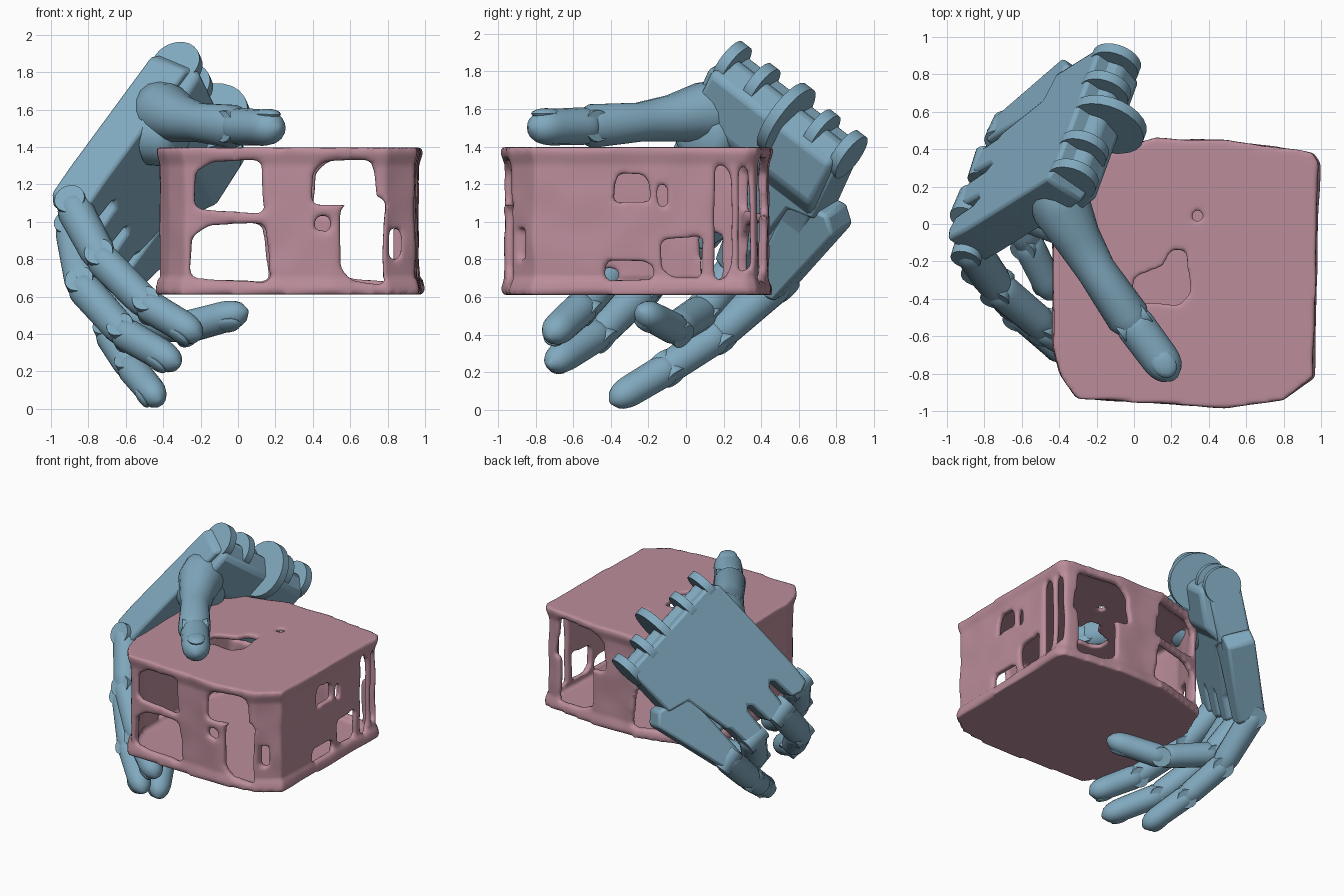
import bpy, bmesh, math
from math import sin, cos, tau
from mathutils import Vector as V, Matrix, noise

if "Cube" in bpy.data.objects:
    bpy.data.objects.remove(bpy.data.objects["Cube"])

def material(name, col):
    m = bpy.data.materials.new(name)
    m.diffuse_color = (*col, 1)
    m.use_nodes = True
    m.node_tree.nodes["Principled BSDF"].inputs["Base Color"].default_value = m.diffuse_color
    return m

BLUE = material("hand_blue", (0.22, 0.40, 0.52))
PINK = material("box_pink", (0.50, 0.27, 0.33))

def make(name, bm, mat, angle=40, bevel=0):
    bmesh.ops.recalc_face_normals(bm, faces=bm.faces)
    me = bpy.data.meshes.new(name)
    bm.to_mesh(me)
    bm.free()
    ob = bpy.data.objects.new(name, me)
    bpy.context.collection.objects.link(ob)
    me.materials.append(mat)
    if bevel:
        b = ob.modifiers.new("bevel", 'BEVEL')
        b.width, b.segments, b.limit_method = bevel, 2, 'ANGLE'
    bpy.ops.object.select_all(action='DESELECT')
    ob.select_set(True)
    bpy.context.view_layer.objects.active = ob
    bpy.ops.object.shade_smooth_by_angle(angle=math.radians(angle))
    return ob

def prism(bm, pts, place, a, b):
    """Extrude a 2D outline between depths a and b; place maps to 3D."""
    lo = [bm.verts.new(place(p, q, a)) for p, q in pts]
    hi = [bm.verts.new(place(p, q, b)) for p, q in pts]
    bm.faces.new(lo)
    bm.faces.new(hi)
    for i in range(len(pts)):
        j = (i + 1) % len(pts)
        bm.faces.new((lo[i], lo[j], hi[j], hi[i]))

def tube(bm, centres, radii, side, n=16, flat=1.0):
    """Loft closed rings along a list of centres."""
    rings = []
    for i, c in enumerate(centres):
        d = (centres[min(i + 1, len(centres) - 1)] - centres[max(i - 1, 0)]).normalized()
        s = (side - d * side.dot(d)).normalized()
        o = s.cross(d)
        rings.append([bm.verts.new(c + radii[i] * (s * cos(t) + o * sin(t) * flat))
                      for t in (tau * k / n for k in range(n))])
    bm.faces.new(rings[0])
    bm.faces.new(rings[-1])
    for r, q in zip(rings, rings[1:]):
        for k in range(n):
            bm.faces.new((r[k], r[(k + 1) % n], q[(k + 1) % n], q[k]))

# ---------------------------------------------------------------- box shell
AXES = {'x': lambda p, q, d: V((d, p, q)), 'y': lambda p, q, d: V((p, d, q)),
        'z': lambda p, q, d: V((p, q, d))}
outline = [(-.43, .08), (-.43, -.66), (-.385, -.81), (-.30, -.935), (.50, -.985), (.80, -.94), (.96, -.82),
           (.985, .33), (.95, .385), (.50, .445), (.12, .46), (-.32, .34)]
inner = [(.28 + (x - .28) * .935, -.26 + (y + .26) * .935) for x, y in outline]
bm = bmesh.new()
prism(bm, outline, AXES['z'], .612, 1.397)
box = make("box_shell", bm, PINK)
cutters = []

def cut(axis, a, b, pts):
    bm = bmesh.new()
    prism(bm, pts, AXES[axis], a, b)
    c = make("cutter", bm, PINK)
    c.hide_render = True
    m = box.modifiers.new("cut", 'BOOLEAN')
    m.operation, m.solver, m.object = 'DIFFERENCE', 'EXACT', c
    cutters.append(c)

def ragged(x0, x1, y0, y1, n=20):
    """Rounded rectangle with an uneven rim."""
    pts = []
    for k in range(n):
        t = tau * (k + .5) / n
        e = [math.copysign(abs(f(t)) ** .35, f(t)) * (1 + .09 * sin(3 * t + 9 * x0)) for f in (cos, sin)]
        pts.append(((x0 + x1) / 2 + (x1 - x0) / 2 * e[0], (y0 + y1) / 2 + (y1 - y0) / 2 * e[1]))
    return pts

cut('z', .652, 1.36, inner)
# front wall windows, the lower right one offset by the torn panel
for h in ((-.23, .14, 1.05, 1.32), (-.25, .17, .68, .98), (.41, .75, 1.08, 1.32), (.56, .80, .68, 1.12), (.42, .50, .95, 1.03),
          (.82, .88, .80, .97)):
    cut('y', -1.1, -.78, ragged(*h))
# back wall windows
for h in ((-.28, .16, .68, .98), (-.27, .15, 1.04, 1.33), (.42, .88, 1.02, 1.33), (.53, .86, .69, 1.08)):
    cut('y', .25, .6, ragged(*h))
# right wall windows
for h in ((-.38, -.20, 1.1, 1.25), (-.15, -.09, 1.08, 1.2), (-.12, .10, .71, .92), (-.44, -.18, .69, .79),
          (.16, .25, .7, 1.3), (.29, .35, .72, 1.28)):
    cut('x', .85, 1.1, ragged(*h))
# left wall windows
for h in ((.08, .24, .70, .95), (-.45, -.36, .68, .75)):
    cut('x', -.6, -.33, ragged(*h))
# L-shaped opening and pinhole in the lid
cut('z', 1.3, 1.5, [(.28, -.14), (.2, -.14), (.15, -.23), (0, -.28), (-.01, -.38), (.05, -.42), (.25, -.43), (.3, -.36)])
cut('z', 1.3, 1.5, ragged(.315, .365, .01, .07))

# melt the cut shell into a soft, worn skin
m = box.modifiers.new("melt", 'REMESH')
m.mode, m.voxel_size = 'VOXEL', .017
m = box.modifiers.new("soften", 'SMOOTH')
m.factor, m.iterations = .5, 3
dg = bpy.context.evaluated_depsgraph_get()
skin = bpy.data.meshes.new_from_object(box.evaluated_get(dg))
box.modifiers.clear()
box.data = skin
for c in cutters:
    bpy.data.objects.remove(c)
for v in skin.vertices:                       # walls sit in from the lids, slightly uneven
    p = v.co.copy()
    h = min(1, max(0, (.36 - abs(p.z - 1.005)) / .06))
    wob = noise.noise_vector(p * 5) * .009
    v.co.x += (p.x - .28) * (-.022 * h + .012 * (p.z < .7)) + wob.x
    v.co.y += (p.y + .26) * -.022 * h + wob.y
skin.polygons.foreach_set("use_smooth", [True] * len(skin.polygons))

# ---------------------------------------------------------------- palm frame
P0 = V((-1.0, -.08, 1.155))
U = V((.555, .345, .755)).normalized()        # knuckles to wrist
W = V((.28, .76, -.585)).normalized()         # index side to little-finger side
N = U.cross(W).normalized()
N *= math.copysign(1, N.x)                    # towards the box
hand = lambda u, w, n: P0 + U * u + W * w + N * n

# back plate: three rounded knuckle lobes split by slots
pts = []
for w in (.08, .32, .55):
    pts += [(.17, w - .09), (0, w - .08), (-.03, w), (0, w + .08), (.17, w + .09), (.2, w + .115)]
pts += [(.55, .73), (.6, .89), (1, .89), (1.02, .83), (1.02, .05), (.96, -.01)]
bm = bmesh.new()
prism(bm, pts, hand, 0, .24)
make("palm_plate", bm, BLUE, 35, .02)

# palm cushion, thickening at the wrist
bm = bmesh.new()
prism(bm, [(.18, .2), (.6, .23), (.72, .32), (1, .3), (1.06, .15), (1, .05), (.2, .05)],
      lambda u, n, w: hand(u, w, n), .03, .87)
make("palm_cushion", bm, BLUE, 35, .03)

# little-finger side plate
bm = bmesh.new()
prism(bm, [(0, .7), (-.03, .78), (0, .87), (.58, 1.02), (.66, .94), (.6, .7)], hand, .01, .22)
make("side_plate", bm, BLUE, 35, .02)

# wrist hinge lugs, the middle one larger
bm = bmesh.new()
for w in (.03, .23, .47, .65, .84):
    big = w == .47
    r, n0 = (.21, .21) if big else (.135, .13)
    disc = [(1.0 + r * cos(tau * k / 24), n0 + r * sin(tau * k / 24)) for k in range(24)]
    prism(bm, disc, lambda a, b, d: hand(a, d, b), w, w + .06)
make("wrist_lugs", bm, BLUE, 35)

# ---------------------------------------------------------------- fingers
def profile(t, last):
    """Radius factor along a finger segment, rounded at its ends."""
    start = min(1, .8 + 2 * max(0, t + .06))
    end = math.sqrt(max(.03, 1 - max(0, (t - .6) / .4) ** 2.6)) if last else 1 - .12 * max(0, t - .85) / .15
    return start * end

def finger(name, pts, r0, side):
    pts = [V(p) for p in pts]
    bm = bmesh.new()
    for i in range(len(pts) - 1):
        p, q, r = pts[i], pts[i + 1], r0 - .006 * i
        last = i == len(pts) - 2
        ts = [-.06 + 1.06 * k / 14 for k in range(15)]
        tube(bm, [p.lerp(q, t) for t in ts], [(r - .006 * t) * profile(t, last) for t in ts], side, flat=.95)
        d = (q - p).normalized()
        s = (side - d * side.dot(d)).normalized()
        # hinge pin across each joint
        tube(bm, [p - s * r * .85, p + s * r * .85], [r * .8] * 2, d)
    # fingernail on the last segment
    o = s.cross(d)
    m = Matrix((s, d, o)).transposed().to_4x4()
    m.translation = p.lerp(q, .72) + o * r * .7
    bmesh.ops.create_uvsphere(bm, u_segments=14, v_segments=8, radius=1,
                              matrix=m @ Matrix.Diagonal((r * .62, r * .8, r * .26, 1)))
    make(name, bm, BLUE)

finger("index_finger", [(-.88, -.12, 1.08), (-.73, -.34, .8), (-.48, -.55, .55), (-.2, -.73, .385)], .104, W)
finger("middle_finger", [(-.88, .09, .95), (-.83, -.22, .65), (-.61, -.47, .405), (-.315, -.73, .235)], .104, W)
finger("ring_finger", [(-.79, .3, .8), (-.66, .08, .52), (-.3, -.06, .43), (.05, -.24, .525)], .102, W)
finger("little_finger", [(-.7, .49, .68), (-.68, .17, .4), (-.57, -.1, .22), (-.42, -.4, .04)], .1, W)

# ---------------------------------------------------------------- thumb
side = V((.55, -.85, 0)).cross(V((0, 0, 1)))
bm = bmesh.new()
tube(bm, [V(p) for p in ((-.48, .28, 1.60), (-.42, .2, 1.60), (-.385, .08, 1.58), (-.3, -.08, 1.55),
                         (-.2, -.25, 1.53), (-.03, -.5, 1.51), (.01, -.56, 1.51))],
     [.1, .16, .16, .125, .105, .117, .085], side, 18)
make("thumb_base", bm, BLUE)
finger("thumb_tip", [(-.01, -.52, 1.51), (.22, -.83, 1.5)], .106, side)
# mount joining thumb and palm
bm = bmesh.new()
tube(bm, [hand(.62 + .3 * k, .15, .2 + k) for k in (0, .1, .14, .17)], [.17, .17, .15, .1], U, 18)
make("thumb_mount", bm, BLUE)
